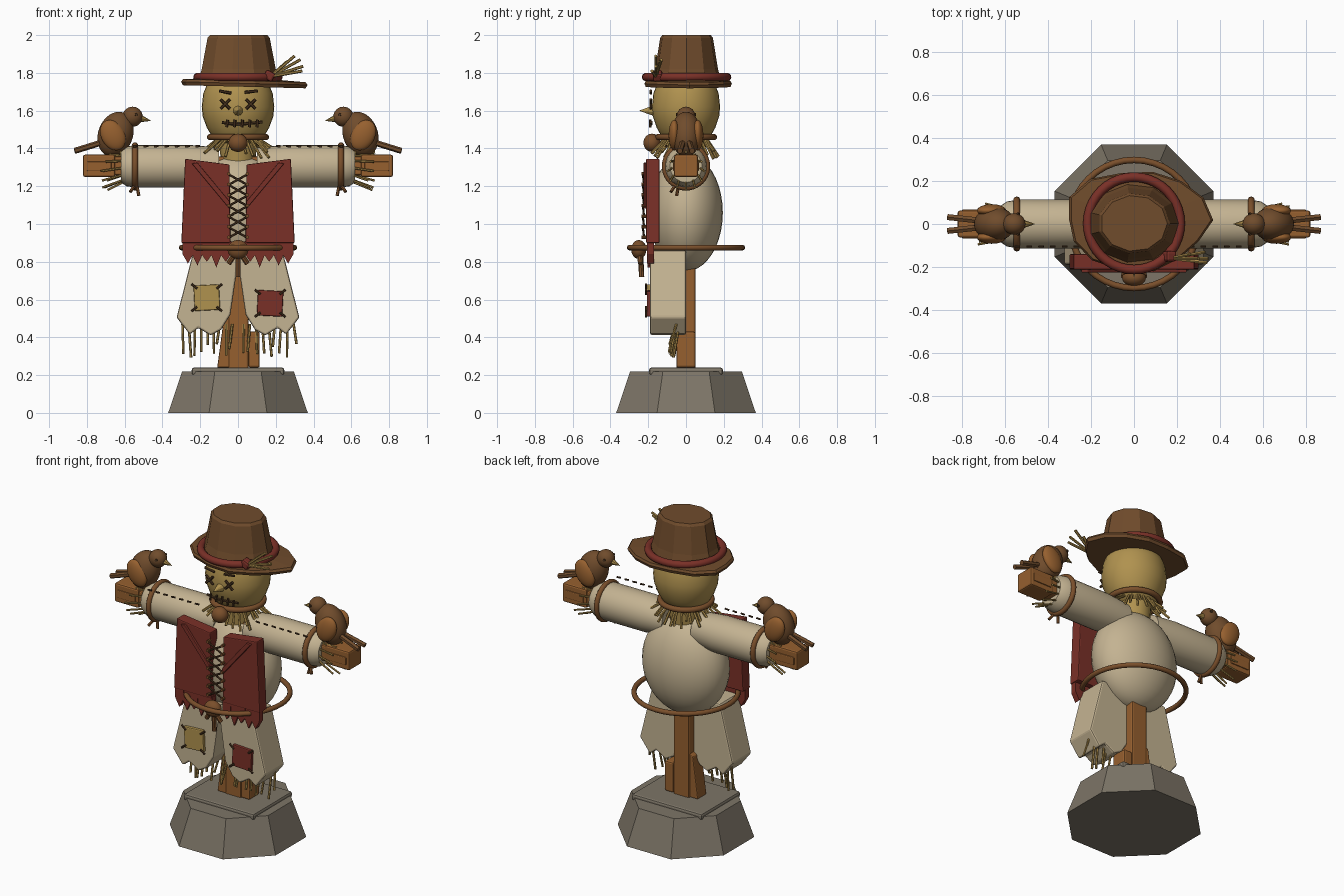
import bpy, bmesh, math, random
from mathutils import Vector, Matrix

if "Cube" in bpy.data.objects:
    bpy.data.objects.remove(bpy.data.objects["Cube"])
random.seed(4)

def mat(name, hexa):
    m = bpy.data.materials.new(name)
    c = [int(hexa[i:i + 2], 16) / 255 for i in (0, 2, 4)]
    m.diffuse_color = [((v + .055) / 1.055) ** 2.4 for v in c] + [1]
    m.use_nodes = True
    m.node_tree.nodes["Principled BSDF"].inputs["Base Color"].default_value = m.diffuse_color
    return m

STONE, WOOD, CLOTH = mat('stone', '7d7567'), mat('wood', '96602f'), mat('cloth', 'c4b392')
RED, HAT, ROPE = mat('red_cloth', '7a3027'), mat('felt', '704c2c'), mat('rope', '7a4f2b')
SACK, STRAW, THREAD = mat('burlap', 'b0924f'), mat('straw', 'a98a4a'), mat('thread', '4a3420')

def finish(bm, name, m, smooth=False, bevel=0):
    bmesh.ops.recalc_face_normals(bm, faces=bm.faces)
    me = bpy.data.meshes.new(name)
    bm.to_mesh(me)
    bm.free()
    ob = bpy.data.objects.new(name, me)
    bpy.context.collection.objects.link(ob)
    me.materials.append(m)
    if bevel:
        b = ob.modifiers.new('bevel', 'BEVEL')
        b.width, b.segments = bevel, 2
    if smooth:
        bpy.context.view_layer.objects.active = ob
        ob.select_set(True)
        bpy.ops.object.shade_smooth_by_angle(angle=math.radians(40))
        ob.select_set(False)
    return ob

def box(name, c, size, m, bevel=0.01, rot=0):
    bm = bmesh.new()
    M = Matrix.Translation(c) @ Matrix.Rotation(rot, 4, 'Y') @ Matrix.Diagonal((*size, 1))
    bmesh.ops.create_cube(bm, size=1, matrix=M)
    return finish(bm, name, m, bevel=bevel)

def ball(name, c, r, m, rot=0):
    bm = bmesh.new()
    M = Matrix.Translation(c) @ Matrix.Rotation(rot, 4, 'Y') @ Matrix.Diagonal((*r, 1))
    bmesh.ops.create_uvsphere(bm, u_segments=32, v_segments=20, radius=1, matrix=M)
    return finish(bm, name, m, True)

def prism(name, pts, y0, y1, m, bevel=0):
    # closed x/z outline extruded along y
    bm = bmesh.new()
    f = bm.faces.new([bm.verts.new((x, y0, z)) for x, z in pts])
    g = bmesh.ops.extrude_face_region(bm, geom=[f])['geom']
    bmesh.ops.translate(bm, vec=(0, y1 - y0, 0), verts=[v for v in g if isinstance(v, bmesh.types.BMVert)])
    return finish(bm, name, m, bevel=bevel)

def lathe(name, prof, n, m, M=Matrix(), smooth=False, phase=0, radius=lambda a: 1):
    bm = bmesh.new()
    ang = [phase + 2 * math.pi * i / n for i in range(n)]
    rings = [[bm.verts.new(M @ Vector((r * radius(a) * math.cos(a), r * radius(a) * math.sin(a), z)))
              for a in ang] for r, z in prof]
    for A, B in zip(rings, rings[1:]):
        for i in range(n):
            bm.faces.new((A[i], A[i - 1], B[i - 1], B[i]))
    bm.faces.new(rings[0])
    bm.faces.new(rings[-1])
    return finish(bm, name, m, smooth)

def ring(name, c, R, r, m, M=Matrix()):
    bm = bmesh.new()
    T = Matrix.Translation(c) @ M
    vs = [[bm.verts.new(T @ Vector(((R + r * math.cos(b)) * math.cos(a), (R + r * math.cos(b)) * math.sin(a),
           r * math.sin(b)))) for b in [math.pi * j / 5 for j in range(10)]]
          for a in [math.pi * i / 20 for i in range(40)]]
    for i in range(40):
        for j in range(10):
            bm.faces.new((vs[i][j], vs[i - 1][j], vs[i - 1][j - 1], vs[i][j - 1]))
    return finish(bm, name, m, True)

def rods(name, segs, r, m, n=6, tip=1):
    # one object made of straight sticks between point pairs
    bm = bmesh.new()
    for a, b in segs:
        a, b = Vector(a), Vector(b)
        M = Matrix.Translation((a + b) / 2) @ (b - a).to_track_quat('Z', 'Y').to_matrix().to_4x4()
        bmesh.ops.create_cone(bm, cap_ends=True, segments=n, radius1=r, radius2=r * tip,
                              depth=(b - a).length, matrix=M)
    return finish(bm, name, m)

# stone base, post and crossbeam
lathe('stone_base', [(.40, 0), (.32, .22)], 8, STONE, phase=math.pi / 8)
box('base_slab', (0, 0, .22), (.49, .39, .04), STONE, .012)
box('post', (0, 0, .78), (.11, .1, 1.16), WOOD)
prism('post_wedge', [(-.11, .24), (-.045, .24), (-.045, .52), (-.075, .5)], -.05, .04, WOOD, .006)
box('post_block', (.085, 0, .335), (.06, .1, .19), WOOD)
box('crossbeam', (0, 0, 1.308), (1.6, .11, .1), WOOD)
for s in (-1, 1):
    box('beam_end', (s * .735, 0, 1.308), (.17, .125, .118), WOOD)
    box('beam_grain', (s * .735, 0, 1.305), (.13, .136, .05), WOOD, .005)

# torso and sleeves
ball('torso', (0, 0, 1.06), (.275, .195, .31), CLOTH)
rope_tails, stitches, hand_straw = [], [], []
for s in (-1, 1):
    M = Matrix.Translation((0, 0, 1.305)) @ Matrix.Rotation(s * math.pi / 2, 4, 'Y')
    lathe('sleeve', [(.10, .1), (.113, .25), (.113, .54), (.105, .59), (.085, .62)], 28, CLOTH, M, True)
    ring('cuff_rope', (s * .545, 0, 1.305), .112, .016, ROPE, Matrix.Rotation(math.pi / 2, 4, 'Y'))
    rope_tails += [((s * .535, -.04, 1.2), (s * .525, -.05, 1.15)), ((s * .55, -.06, 1.2), (s * .57, -.08, 1.17))]
    stitches += [((s * (.2 + .055 * i), -.105, 1.413), (s * (.225 + .055 * i), -.105, 1.411)) for i in range(7)]
    for i in range(12):
        a = 2 * math.pi * i / 12
        L = .08 + random.random() * .05
        c, d = math.cos(a), math.sin(a)
        hand_straw.append(((s * .59, .07 * c, 1.30 + .07 * d),
                           (s * (.6 + L), .095 * c, 1.28 + .1 * d)))
rods('cuff_rope_tails', rope_tails, .009, ROPE)
rods('sleeve_stitches', stitches, .006, THREAD)
rods('hand_straw', hand_straw, .006, STRAW)

# trouser legs with patches and straw
leg = [(.0, .86), (.235, .86), (.325, .505), (.255, .415), (.21, .45), (.145, .41), (.09, .44), (.04, .52), (.005, .76)]
straw, patch_st = [], []
for s in (-1, 1):
    prism('trouser_leg', [(s * x, z) for x, z in leg], -.19, 0, CLOTH, .01)
    for i in range(9):
        x = s * (.03 + .033 * i)
        y = -.06 - random.random() * .03
        straw.append(((x, y + .03, .47), (x + random.uniform(-.02, .02), y, random.uniform(.29, .37))))
    cx, cz = (-.165, .61) if s < 0 else (.17, .58)
    box('patch', (cx, -.195, cz), (.135, .025, .135), SACK if s < 0 else RED, .006, .05 * s)
    for a in (-1, 1):
        for b in (-1, 1):
            X, Z = cx + a * .066, cz + b * .06
            patch_st.append(((X - .015, -.212, Z - .012 * a * b), (X + .015, -.212, Z + .012 * a * b)))
rods('trouser_straw', straw, .007, STRAW)
rods('patch_stitches', patch_st, .006, THREAD)

# vest panels, lapels, ragged hem and lacing
for s in (-1, 1):
    prism('vest_panel', [(s * x, z) for x, z in [(.28, 1.345), (.045, 1.315), (.04, .90), (.30, .90)]],
          -.212, -.14, RED, .006)
    prism('vest_lapel', [(s * x, z) for x, z in [(.245, 1.32), (.215, 1.325), (.045, 1.12), (.045, 1.08)]],
          -.226, -.205, RED, .004)
    for i in range(5):
        x = .065 + .05 * i
        tip = (.80, .77, .80, .78, .79)[i]
        prism('vest_hem', [(s * (x - .03), .91), (s * (x + .03), .91), (s * (x + .028), .84), (s * x, tip),
                           (s * (x - .028), .84)], -.207 + .003 * (i % 2), -.17, RED)
lace = []
for i in range(6):
    z = .93 + .056 * i
    lace += [((-.045, -.222, z), (.045, -.228, z + .05)), ((.045, -.222, z), (-.045, -.228, z + .05))]
rods('vest_lacing', lace, .006, THREAD)
rods('lace_eyelets', [((s * .05, -.205, .93 + .056 * i), (s * .05, -.235, .93 + .056 * i))
                      for s in (-1, 1) for i in range(7)], .009, ROPE, 8)

# rope belt and knot
ring('rope_belt', (0, 0, .875), .298, .015, ROPE)
ball('belt_knot', (0, -.25, .865), (.055, .04, .05), ROPE)
rods('belt_tails', [((s * .01, -.25, .85), (s * .05, -.24, .79)) for s in (-1, 1)]
     + [((0, -.24, .84), (0, -.235, .72))], .014, ROPE, 8)

# neck rope and straw collar
ring('neck_rope', (0, 0, 1.46), .148, .017, ROPE)
ball('neck_knot', (0, -.18, 1.43), (.05, .045, .048), ROPE)
lathe('neck', [(.09, 1.32), (.1, 1.44)], 20, SACK, smooth=True)
collar = []
for i in range(32):
    a = 2 * math.pi * i / 32 + random.uniform(-.06, .06)
    r, z = random.uniform(.17, .21), random.uniform(1.345, 1.40)
    collar.append(((.11 * math.cos(a), .11 * math.sin(a), 1.45), (r * math.cos(a), r * .92 * math.sin(a), z)))
rods('straw_collar', collar, .008, STRAW)

# sack head and face
lathe('head', [(.09, 1.42), (.13, 1.45), (.165, 1.51), (.187, 1.57), (.192, 1.62), (.184, 1.69), (.16, 1.75), (.1, 1.80)],
      32, SACK, Matrix.Diagonal((1, .94, 1, 1)), True)
face = []
for s in (-1, 1):
    for k in (-1, 1):
        face.append(((s * .068 - .025, -.187, 1.635 - k * .025), (s * .068 + .025, -.187, 1.635 + k * .025)))
face += [((-.1, -.186, 1.705), (-.035, -.186, 1.692)), ((.035, -.186, 1.697), (.105, -.186, 1.705))]
mouth = [(-.085, 1.538), (-.04, 1.53), (.02, 1.528), (.08, 1.535), (.13, 1.54)]
face += [((a, -.185, b), (c, -.185, d)) for (a, b), (c, d) in zip(mouth, mouth[1:])]
face += [((x, -.19, 1.512), (x + .004, -.19, 1.552)) for x in (-.06, -.02, .02, .06, .1)]
rods('face_stitches', face, .008, THREAD)
rods('nose', [((0, -.165, 1.6), (0, -.245, 1.6))], .03, SACK, 10, .05)

# hat with uneven brim, band and straw sprig
wob = lambda a: 1 + .045 * math.sin(3 * a + .6) + .03 * math.cos(5 * a)
tilt = Matrix.Translation((.015, .018, 1.745)) @ Matrix.Rotation(.025, 4, 'Y') @ Matrix.Diagonal((1, .7, 1, 1))
lathe('hat_brim', [(.325, -.018), (.335, .0), (.325, .014), (.2, .022)], 14, HAT, tilt, radius=wob)
lathe('hat_crown', [(.222, 1.75), (.2, 1.82), (.168, 1.985), (.155, 2.0)], 11, HAT,
      Matrix.Translation((0, .003, 0)) @ Matrix.Diagonal((1, .84, 1, 1)))
ring('hat_band', (0, .003, 1.778), .215, .022, RED)
box('band_knot', (.165, -.15, 1.785), (.055, .05, .05), RED, .012, .5)
rods('hat_straw', [((.17, -.16, 1.78), p) for p in
     [(.30, -.16, 1.89), (.33, -.13, 1.87), (.345, -.16, 1.835), (.34, -.18, 1.81), (.26, -.14, 1.86)]], .008, STRAW)

# two perched birds
for s in (-1, 1):
    ball('bird_body', (s * .648, 0, 1.475), (.092, .08, .122), HAT, s * -.4 + s * .05)
    ball('bird_head', (s * .558, 0, 1.568), (.053, .05, .053), HAT)
    rods('bird_beak', [((s * .515, 0, 1.558), (s * .462, 0, 1.547))], .02, STRAW, 8, .05)
    for t in (-1, 1):
        ball('bird_wing', (s * .662, t * .062, 1.47), (.062, .03, .085), WOOD, s * .5)
        rods('bird_leg', [((s * .63, t * .03, 1.42), (s * .615, t * .035, 1.36))], .008, STRAW)
        rods('bird_eye', [((s * .54, t * .04, 1.578), (s * .537, t * .052, 1.579))], .008, THREAD, 8)
        rods('bird_tail', [((s * .71, t * .015, 1.435), (s * .865, t * .032, 1.387))], .016, HAT)
